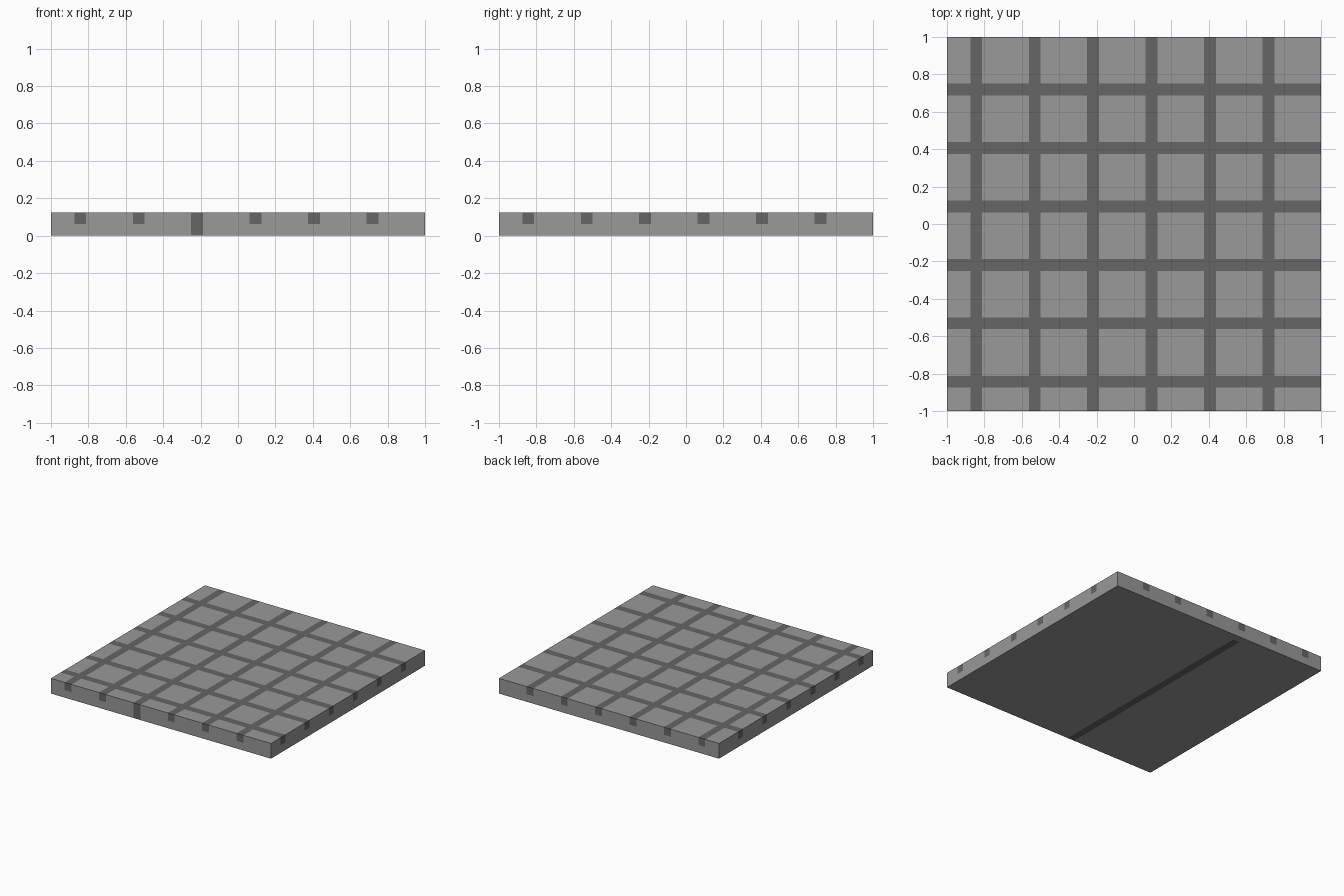
import bpy, bmesh

if "Cube" in bpy.data.objects:
    bpy.data.objects.remove(bpy.data.objects["Cube"])

CELL = 0.0625                                   # width of a line and height of a layer
STARTS = [-0.875 + 5 * CELL * i for i in range(6)]
DEEP = STARTS[2]                                # the one line that runs through to the underside
DEEP_END = 1 - CELL                             # it stops just short of the back edge


def grey(name, v):
    mat = bpy.data.materials.new(name)
    mat.diffuse_color = (v, v, v, 1)
    mat.use_nodes = True
    mat.node_tree.nodes["Principled BSDF"].inputs["Base Color"].default_value = mat.diffuse_color
    return mat


def in_line(v, start):
    return start < v < start + CELL


def is_dark(c):
    if c.z > CELL:
        return any(in_line(c.x, s) or in_line(c.y, s) for s in STARTS)
    return in_line(c.x, DEEP) and c.y < DEEP_END


# Slab, 2 x 2 and two layers thick
bm = bmesh.new()
bmesh.ops.create_cube(bm, size=1)
for v in bm.verts:
    v.co.x *= 2
    v.co.y *= 2
    v.co.z = (v.co.z + 0.5) * 2 * CELL


def cut(axis, pos):
    co, no = [0, 0, 0], [0, 0, 0]
    co[axis], no[axis] = pos, 1
    bmesh.ops.bisect_plane(bm, geom=bm.verts[:] + bm.edges[:] + bm.faces[:],
                           dist=1e-5, plane_co=co, plane_no=no)


# Score the surface along the edges of every line
for axis in (0, 1):
    for s in STARTS:
        cut(axis, s)
        cut(axis, s + CELL)
cut(1, DEEP_END)
cut(2, CELL)

# Colour the inlaid lines dark
for f in bm.faces:
    f.material_index = int(is_dark(f.calc_center_median()))
bmesh.ops.recalc_face_normals(bm, faces=bm.faces[:])

mesh = bpy.data.meshes.new("tiled_floor_slab")
bm.to_mesh(mesh)
bm.free()
mesh.materials.append(grey("tile_grey", 0.319))
mesh.materials.append(grey("line_grey", 0.133))
bpy.context.collection.objects.link(bpy.data.objects.new("tiled_floor_slab", mesh))
